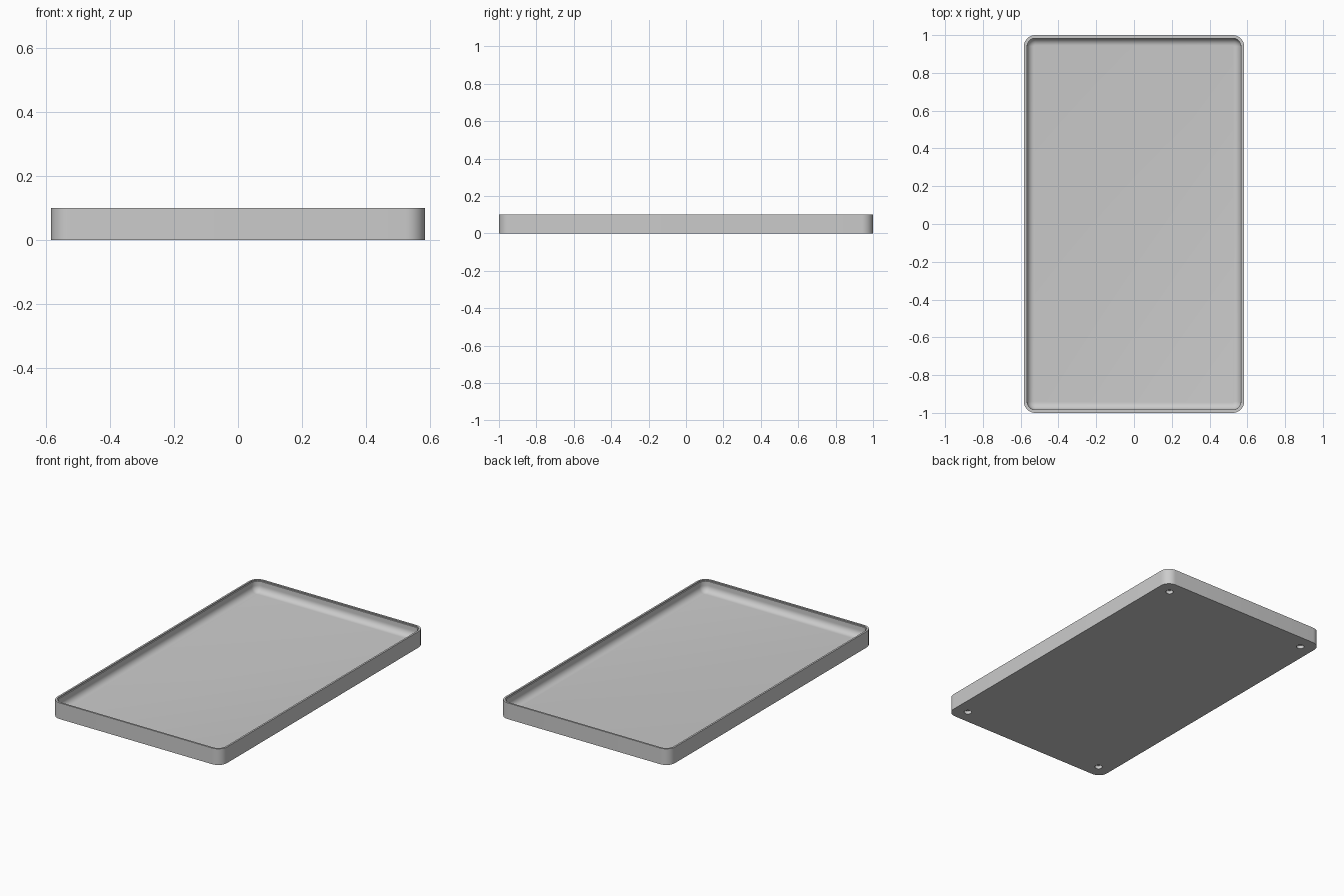
import bpy, bmesh, math

if "Cube" in bpy.data.objects:
    bpy.data.objects.remove(bpy.data.objects["Cube"], do_unlink=True)

HALF_X, HALF_Y, HEIGHT = 0.583, 1.0, 0.1
CORNER, STEPS = 0.06, 10
FLOOR, WALL, COVE = 0.03, 0.017, 0.038

grey = bpy.data.materials.new("plain grey")
grey.use_nodes = True
grey.diffuse_color = (0.6, 0.6, 0.6, 1)
grey.node_tree.nodes["Principled BSDF"].inputs["Base Color"].default_value = (0.6, 0.6, 0.6, 1)


def make_object(name, bm):
    mesh = bpy.data.meshes.new(name)
    bm.to_mesh(mesh)
    bm.free()
    mesh.materials.append(grey)
    obj = bpy.data.objects.new(name, mesh)
    bpy.context.collection.objects.link(obj)
    return obj


def rounded_ring(bm, inset, z):
    """Rounded rectangle of vertices, moved inward by inset."""
    radius = max(CORNER - inset, 0.004)
    cx, cy = HALF_X - inset - radius, HALF_Y - inset - radius
    ring = []
    for quarter, (sx, sy) in enumerate([(1, 1), (-1, 1), (-1, -1), (1, -1)]):
        for i in range(STEPS + 1):
            a = (quarter + i / STEPS) * math.pi / 2
            ring.append(bm.verts.new((sx * cx + radius * math.cos(a),
                                      sy * cy + radius * math.sin(a), z)))
    return ring


# Wall section: outside, flat rim, small lip step, then the cove down to the floor
profile = [(0, 0), (0, HEIGHT), (0.011, HEIGHT), (0.011, HEIGHT - 0.006),
           (WALL, HEIGHT - 0.006)]
for i in range(9):
    a = i / 8 * math.pi / 2
    profile.append((WALL + COVE * (1 - math.cos(a)), FLOOR + COVE * (1 - math.sin(a))))

# Tray body
bm = bmesh.new()
rings = [rounded_ring(bm, inset, z) for inset, z in profile]
for low, high in zip(rings, rings[1:]):
    for i in range(len(low)):
        j = (i + 1) % len(low)
        bm.faces.new((low[i], low[j], high[j], high[i]))
bm.faces.new(rings[0][::-1])
bm.faces.new(rings[-1])
bmesh.ops.recalc_face_normals(bm, faces=bm.faces)
tray = make_object("tray", bm)

# Blind round holes under the four corners
bm = bmesh.new()
for sx in (-1, 1):
    for sy in (-1, 1):
        made = bmesh.ops.create_cone(bm, cap_ends=True, segments=24, radius1=0.022,
                                     radius2=0.022, depth=0.04)
        bmesh.ops.translate(bm, verts=made["verts"], vec=(sx * 0.497, sy * 0.914, 0))
cutter = make_object("hole_cutter", bm)
cutter.hide_render = True

cut = tray.modifiers.new("foot_holes", "BOOLEAN")
cut.operation = "DIFFERENCE"
cut.solver = "EXACT"
cut.object = cutter
bpy.ops.object.select_all(action="DESELECT")
tray.select_set(True)
bpy.context.view_layer.objects.active = tray
bpy.ops.object.modifier_apply(modifier=cut.name)
bpy.data.objects.remove(cutter, do_unlink=True)
bpy.ops.object.shade_smooth_by_angle(angle=math.radians(35))
